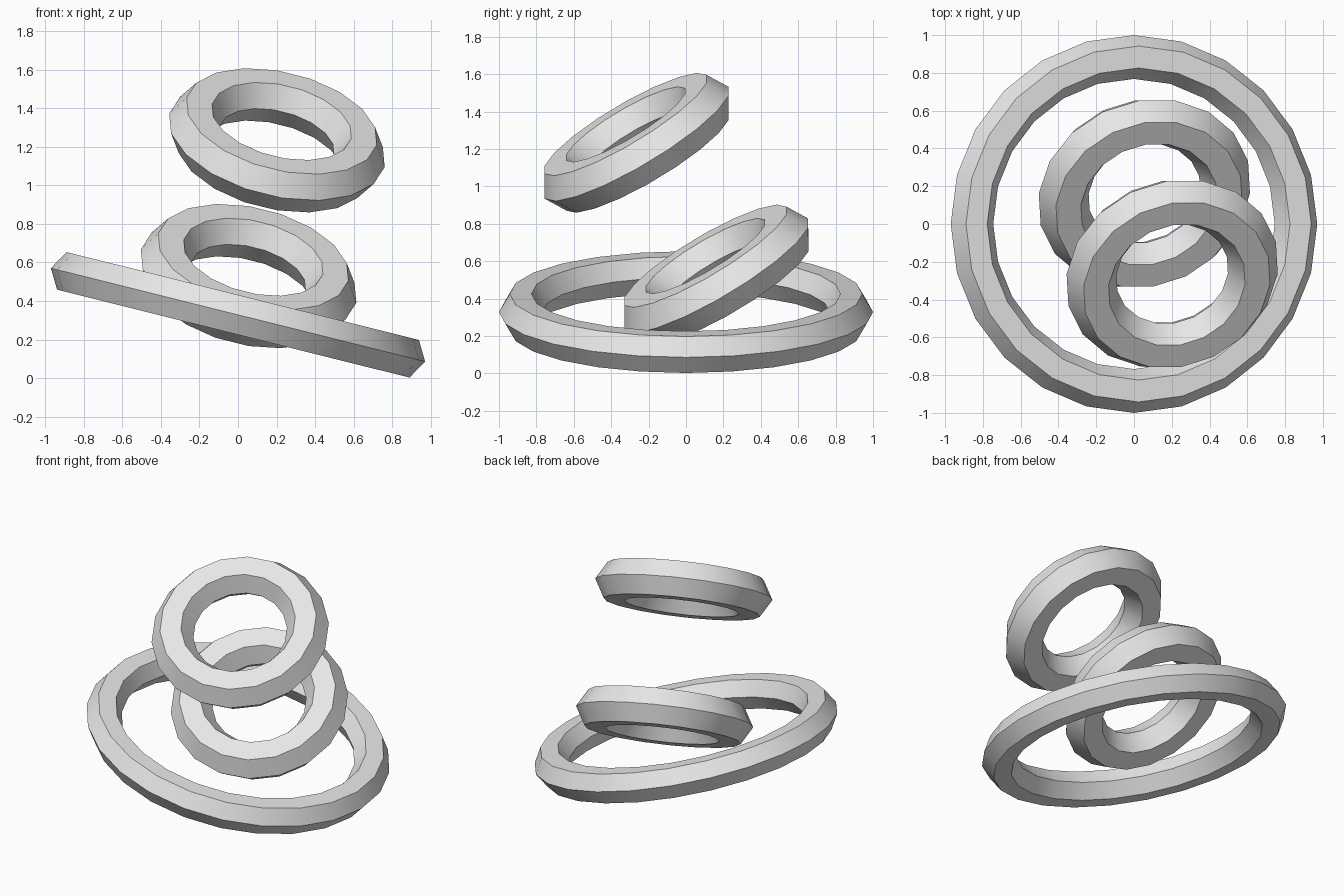
import bpy
from math import radians

# Remove the default cube
cube = bpy.data.objects.get("Cube")
if cube:
    bpy.data.objects.remove(cube, do_unlink=True)

# Single light grey material
grey = bpy.data.materials.new("light_grey")
grey.use_nodes = True
colour = (0.8, 0.8, 0.8, 1.0)
grey.diffuse_color = colour
grey.node_tree.nodes["Principled BSDF"].inputs["Base Color"].default_value = colour


def add_ring(name, centre, tilt, radius, tube, segments):
    """Ring with a six-sided tube; tilt is rotation about x, then y, in degrees."""
    bpy.ops.mesh.primitive_torus_add(
        major_radius=radius, minor_radius=tube,
        major_segments=segments, minor_segments=6,
        location=centre, rotation=(radians(tilt[0]), radians(tilt[1]), 0))
    ring = bpy.context.object
    ring.name = name
    ring.data.materials.append(grey)
    bpy.ops.object.shade_smooth_by_angle(angle=radians(30))
    return ring


# Wide thin ring at the base
add_ring("large_ring", (0, 0, 0.328), (0, 14), 0.884, 0.116, 24)

# Two matching thick rings, one above the other
for name, centre in (("lower_ring", (0.055, 0.162, 0.529)),
                     ("upper_ring", (0.202, -0.264, 1.233))):
    add_ring(name, centre, (30, 14), 0.44, 0.136, 18)
